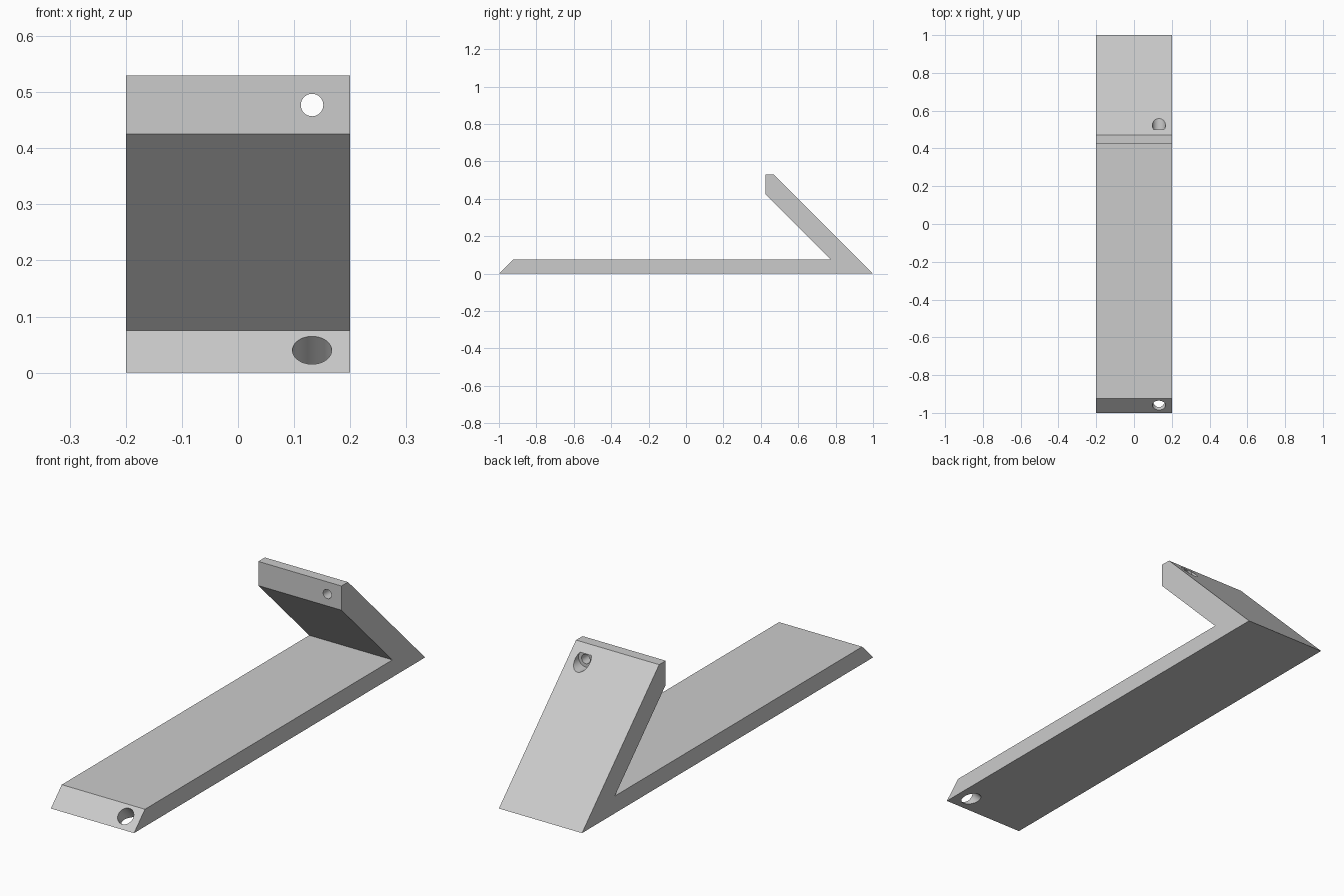
import bpy, bmesh, math
from mathutils import Vector

if "Cube" in bpy.data.objects:
    bpy.data.objects.remove(bpy.data.objects["Cube"])

HALF_WIDTH = 0.2
HOLE_X = 0.132

grey = bpy.data.materials.new("light_grey")
grey.use_nodes = True
colour = (0.6, 0.6, 0.6, 1)
grey.diffuse_color = colour
grey.node_tree.nodes["Principled BSDF"].inputs["Base Color"].default_value = colour


def extrude_profile(name, profile):
    """Extrude a (y, z) outline across the width."""
    bm = bmesh.new()
    face = bm.faces.new([bm.verts.new((-HALF_WIDTH, y, z)) for y, z in profile])
    result = bmesh.ops.extrude_face_region(bm, geom=[face])
    moved = [v for v in result["geom"] if isinstance(v, bmesh.types.BMVert)]
    bmesh.ops.translate(bm, verts=moved, vec=(2 * HALF_WIDTH, 0, 0))
    bmesh.ops.recalc_face_normals(bm, faces=bm.faces)
    mesh = bpy.data.meshes.new(name)
    bm.to_mesh(mesh)
    bm.free()
    obj = bpy.data.objects.new(name, mesh)
    bpy.context.collection.objects.link(obj)
    mesh.materials.append(grey)
    return obj


def drill(target, name, start, end, radius):
    """Cut a round hole between two (y, z) points."""
    a, b = Vector((HOLE_X, *start)), Vector((HOLE_X, *end))
    bpy.ops.mesh.primitive_cylinder_add(vertices=48, radius=radius,
                                        depth=(b - a).length, location=(a + b) / 2)
    cutter = bpy.context.object
    cutter.name = name
    cutter.rotation_euler = (b - a).to_track_quat('Z', 'Y').to_euler()
    cutter.data.materials.append(grey)
    cutter.hide_render = True
    mod = target.modifiers.new(name, 'BOOLEAN')
    mod.operation = 'DIFFERENCE'
    mod.solver = 'EXACT'
    mod.object = cutter
    bpy.ops.object.select_all(action='DESELECT')
    target.select_set(True)
    bpy.context.view_layer.objects.active = target
    bpy.ops.object.modifier_apply(modifier=name)
    bpy.data.objects.remove(cutter)


# Flat base strip with a bevelled toe and a slanted, folded-back arm
bracket = extrude_profile("angled_bracket", [
    (-1, 0), (1, 0), (0.47, 0.53), (0.425, 0.53),
    (0.425, 0.425), (0.775, 0.075), (-0.925, 0.075)])

# Screw hole through the arm tip, with a wide recess at the back
drill(bracket, "screw_hole", (0.3, 0.477), (0.7, 0.477), 0.02)
drill(bracket, "screw_recess", (0.5, 0.477), (0.75, 0.477), 0.035)

# Hole square to the bevelled toe, coming out underneath
drill(bracket, "toe_hole", (-1.06, 0.14), (-0.82, -0.1), 0.035)

bpy.ops.object.shade_smooth_by_angle(angle=math.radians(30))
